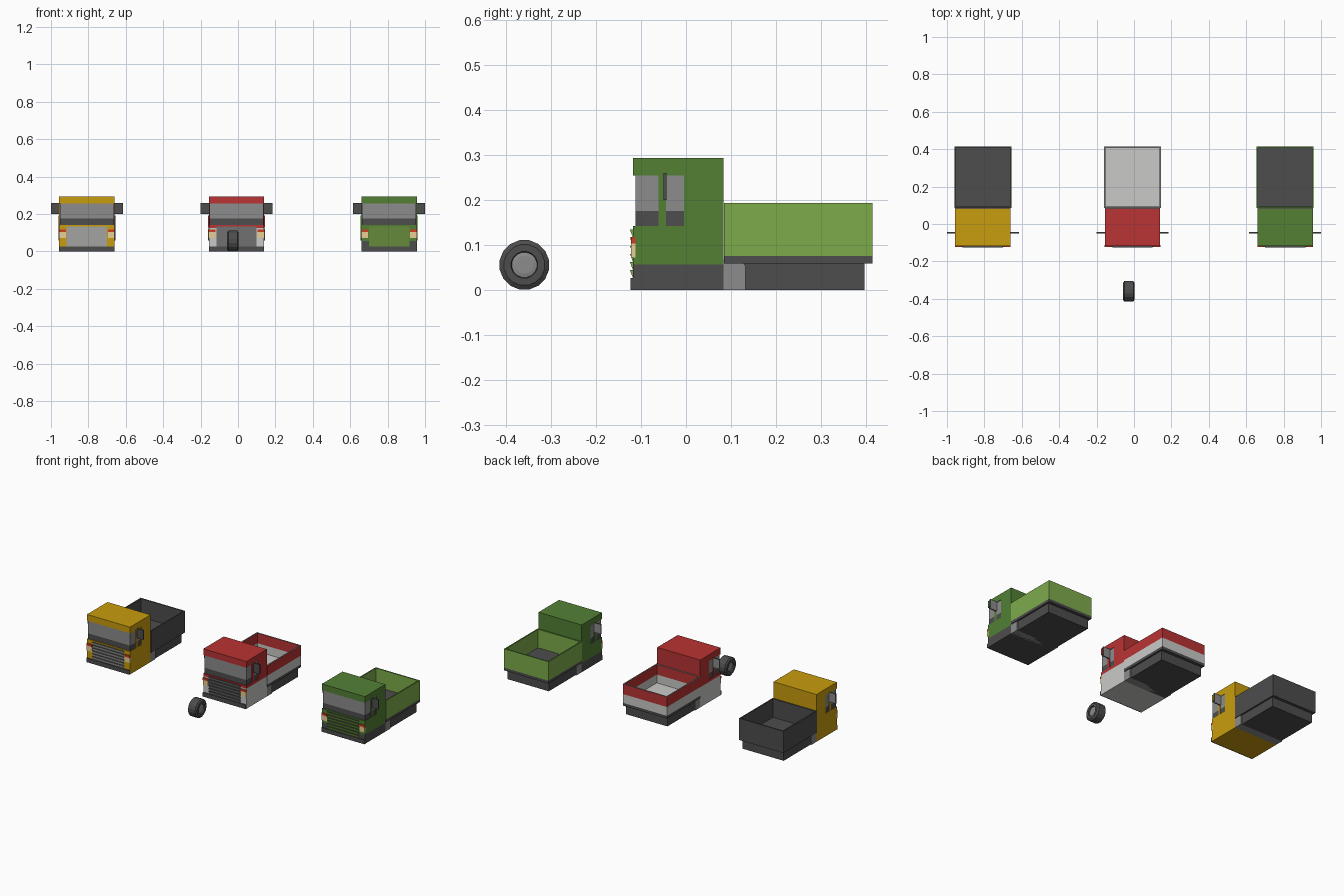
import bpy, bmesh, math
from mathutils import Vector

if "Cube" in bpy.data.objects:
    bpy.data.objects.remove(bpy.data.objects["Cube"])


def mat(name, r, g, b):
    m = bpy.data.materials.new(name)
    lin = [((c / 255 + 0.055) / 1.055) ** 2.4 for c in (r, g, b)]
    m.diffuse_color = (*lin, 1)
    m.use_nodes = True
    m.node_tree.nodes["Principled BSDF"].inputs["Base Color"].default_value = m.diffuse_color
    return m


YELLOW = mat("yellow", 201, 156, 14)
RED = mat("red", 186, 51, 51)
GREEN = mat("green", 82, 128, 52)
LIME = mat("light_green", 126, 171, 75)
DARK = mat("dark_grey", 77, 77, 77)
GREY = mat("mid_grey", 140, 140, 140)
WHITE = mat("off_white", 202, 202, 200)
CREAM = mat("lamp_cream", 235, 210, 150)
SIGNAL = mat("signal_red", 205, 62, 30)


def finish(name, bm, mats, rule=None):
    """Turn a bmesh into an object; rule(face) picks the material slot."""
    bmesh.ops.recalc_face_normals(bm, faces=bm.faces)
    bm.normal_update()
    if rule:
        for f in bm.faces:
            f.material_index = rule(f)
    me = bpy.data.meshes.new(name)
    bm.to_mesh(me)
    bm.free()
    for m in mats:
        me.materials.append(m)
    ob = bpy.data.objects.new(name, me)
    bpy.context.collection.objects.link(ob)
    return ob


def box(name, x0, x1, y0, y1, z0, z1, mats, rule=None):
    bm = bmesh.new()
    bmesh.ops.create_cube(bm, size=1)
    for v in bm.verts:
        v.co = Vector(((x0 + x1) / 2 + v.co.x * (x1 - x0),
                       (y0 + y1) / 2 + v.co.y * (y1 - y0),
                       (z0 + z1) / 2 + v.co.z * (z1 - z0)))
    return finish(name, bm, mats if isinstance(mats, list) else [mats], rule)


def prism(name, x0, x1, pts, mats, rule=None):
    """Extrude a (y, z) outline along x."""
    bm = bmesh.new()
    f = bm.faces.new([bm.verts.new((x0, y, z)) for y, z in pts])
    r = bmesh.ops.extrude_face_region(bm, geom=[f])
    for v in r["geom"]:
        if isinstance(v, bmesh.types.BMVert):
            v.co.x = x1
    return finish(name, bm, mats, rule)


def wall_ring(name, cx, hw, y0, y1, z0, z1, t, wall, rim):
    """Rectangular ring of four walls with a coloured top rim."""
    bm = bmesh.new()
    loops = []
    for z in (z0, z1):
        for i in (0, t):
            loops.append([bm.verts.new(p) for p in (
                (cx - hw + i, y0 + i, z), (cx + hw - i, y0 + i, z),
                (cx + hw - i, y1 - i, z), (cx - hw + i, y1 - i, z))])
    for a, b in ((0, 1), (1, 3), (3, 2), (2, 0)):
        for k in range(4):
            n = (k + 1) % 4
            bm.faces.new((loops[a][k], loops[a][n], loops[b][n], loops[b][k]))
    return finish(name, bm, [wall, rim], lambda f: int(f.normal.z > 0.9))


HW = 0.148  # half width of the cab


def truck(tag, cx, body, lower, skirt, grille, walls, rim, floor):
    def b(part, x0, x1, *rest):
        return box(f"{tag}_{part}", cx + x0, cx + x1, *rest)

    # cab: skirt, lower body, upper body band, glass block, rear and roof
    b("cab_skirt", -HW, HW, -0.118, 0.083, 0, 0.056, skirt)
    b("cab_lower", -HW, HW, -0.118, 0.083, 0.056, 0.125, lower)
    b("cab_waist", -HW, HW, -0.118, 0.083, 0.125, 0.142, body)
    b("glass_lower", -HW + .003, HW - .003, -0.113, 0, 0.142, 0.176, DARK)
    b("glass_upper", -HW + .003, HW - .003, -0.113, 0, 0.176, 0.255, GREY)
    b("cab_rear", -HW, HW, -0.005, 0.083, 0.142, 0.255, body)
    b("cab_roof", -HW, HW, -0.118, 0.083, 0.255, 0.294, body)
    b("front_bumper", -HW, HW, -0.124, -0.118, 0, 0.026, DARK)

    # louvred grille with dark ledges
    n, z0, z1 = 6, 0.026, 0.134
    h = (z1 - z0) / n
    for i in range(n):
        z = z0 + i * h
        prism(f"{tag}_grille_slat_{i + 1}", cx - 0.108, cx + 0.108,
              [(-0.117, z), (-0.118, z), (-0.125, z + h), (-0.117, z + h)],
              [grille, DARK], lambda f: int(f.normal.z > 0.9))

    for s, side in ((-1, "left"), (1, "right")):
        def sb(part, x0, x1, *rest):
            lo, hi = sorted((s * x0, s * x1))
            return b(f"{side}_{part}", lo, hi, *rest)
        # window pillar, lamps, wing mirror
        sb("window_pillar", 0.135, HW, -0.061, -0.045, 0.142, 0.255, body)
        sb("headlight", 0.112, HW + .001, -0.122, -0.112, 0.072, 0.103, CREAM)
        sb("indicator", 0.112, HW + .001, -0.123, -0.112, 0.103, 0.117, SIGNAL)
        sb("mirror", 0.146, 0.192, -0.050, -0.043, 0.200, 0.260,
           [DARK, GREY], lambda f: int(f.normal.y > 0.9))

    # chassis and rounded mudguard behind the cab
    b("chassis", -0.142, 0.142, 0.083, 0.397, 0, 0.058, DARK)
    prism(f"{tag}_mudguard", cx - HW, cx + HW,
          [(0.083, -0.0005 + 0.0005), (0.133, 0), (0.133, 0.052),
           (0.127, 0.062), (0.116, 0.067), (0.083, 0.067)], [GREY])

    # open cargo bed
    b("bed_base", -0.152, 0.152, 0.085, 0.415, 0.058, 0.075, DARK)
    b("bed_floor", -0.145, 0.145, 0.090, 0.409, 0.075, 0.078, floor)
    for i, (za, zb, m) in enumerate(walls):
        wall_ring(f"{tag}_bed_walls_{i + 1}", cx, 0.152, 0.085, 0.415,
                  za, zb, 0.008, m, rim)


truck("yellow_truck", -0.808, YELLOW, YELLOW, YELLOW, WHITE,
      [(0.075, 0.193, DARK)], DARK, DARK)
truck("red_truck", -0.008, RED, WHITE, WHITE, GREY,
      [(0.075, 0.130, WHITE), (0.130, 0.193, RED)], GREY, WHITE)
truck("green_truck", 0.808, GREEN, GREEN, DARK, LIME,
      [(0.075, 0.193, LIME)], GREEN, DARK)


# spare wheel: lathed chunky tyre with a recessed hub
def lathe(name, cx, cy, cz, prof, m, n=16):
    bm = bmesh.new()
    rings = []
    for x, r in prof:
        rings.append([bm.verts.new((cx + x,
                                    cy + r * math.sin(2 * math.pi * (k + .5) / n),
                                    cz + r * math.cos(2 * math.pi * (k + .5) / n)))
                      for k in range(n)])
    for a, b in zip(rings, rings[1:]):
        for k in range(n):
            j = (k + 1) % n
            bm.faces.new((a[k], a[j], b[j], b[k]))
    bm.faces.new(rings[0])
    bm.faces.new(rings[-1])
    return finish(name, bm, [m])


half = [(0.022, 0.028), (0.031, 0.030), (0.031, 0.046), (0.024, 0.056)]
tyre = [(-x, r) for x, r in half] + half[::-1]
lathe("wheel_tyre", -0.028, -0.360, 0.0555, tyre, DARK)
lathe("wheel_hub", -0.028, -0.360, 0.0555,
      [(-0.025, 0.020), (-0.023, 0.029), (0.023, 0.029), (0.025, 0.020)], GREY)
